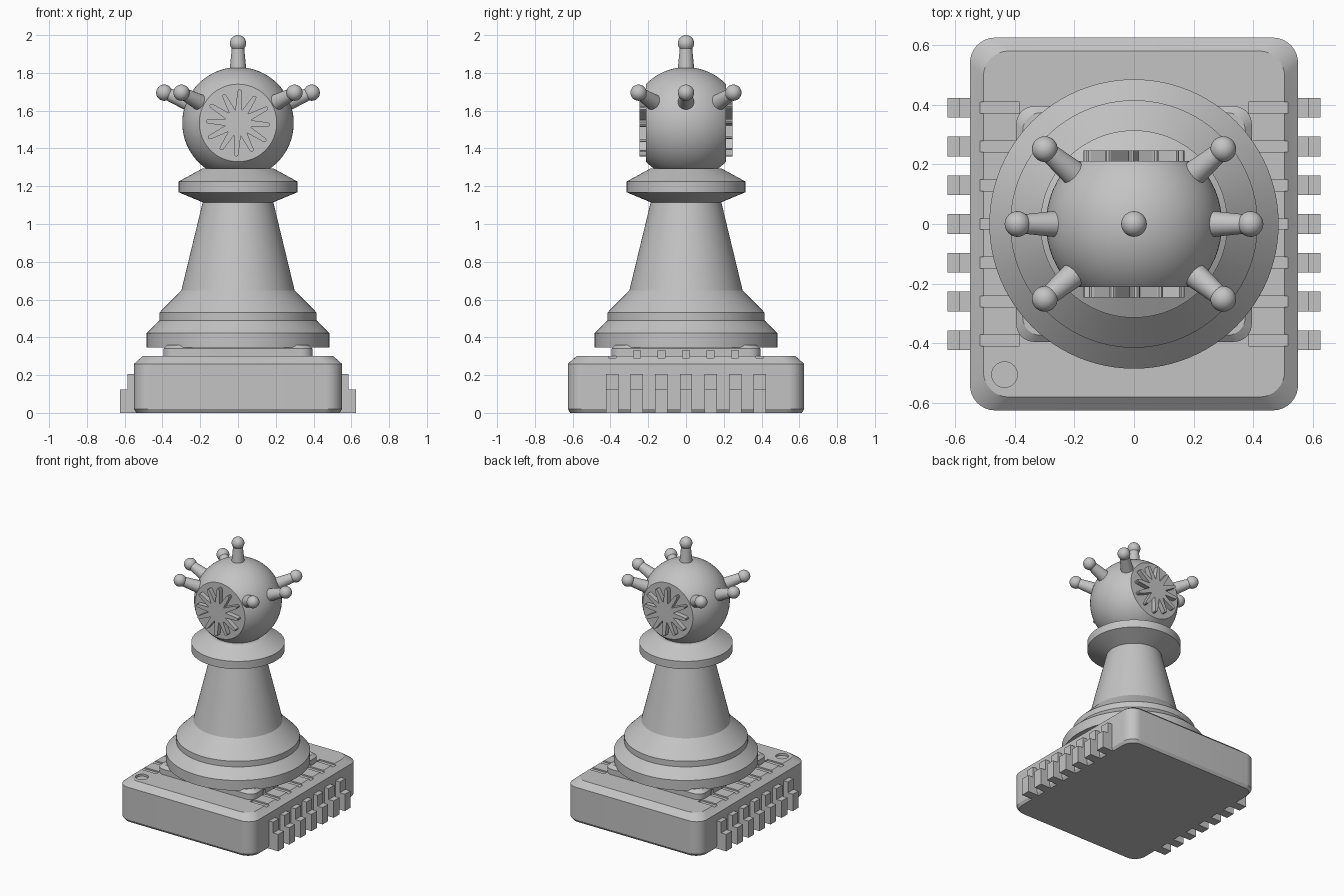
import bpy, bmesh
from math import sin, cos, pi, radians, asin, sqrt
from mathutils import Matrix, Vector

cube = bpy.data.objects.get("Cube")
if cube:
    bpy.data.objects.remove(cube, do_unlink=True)

GREY = (0.55, 0.55, 0.55, 1.0)
grey = bpy.data.materials.new("plain_grey")
grey.use_nodes = True
grey.diffuse_color = GREY
grey.node_tree.nodes["Principled BSDF"].inputs["Base Color"].default_value = GREY


def finish(name, bm, matrix=None, smooth=True):
    """Turn a bmesh into a linked, shaded object."""
    if matrix:
        bm.transform(matrix)
    bmesh.ops.remove_doubles(bm, verts=bm.verts, dist=1e-5)
    bmesh.ops.recalc_face_normals(bm, faces=bm.faces)
    mesh = bpy.data.meshes.new(name)
    bm.to_mesh(mesh)
    bm.free()
    mesh.materials.append(grey)
    obj = bpy.data.objects.new(name, mesh)
    bpy.context.collection.objects.link(obj)
    if smooth:
        shade(obj)
    return obj


def shade(obj):
    bpy.ops.object.select_all(action='DESELECT')
    obj.select_set(True)
    bpy.context.view_layer.objects.active = obj
    bpy.ops.object.shade_smooth_by_angle(angle=radians(25))


def loft(bm, rings):
    """Skin a stack of equal point rings and cap both ends."""
    rows = [[bm.verts.new(p) for p in ring] for ring in rings]
    n = len(rows[0])
    for low, high in zip(rows, rows[1:]):
        for i in range(n):
            j = (i + 1) % n
            bm.faces.new((low[i], low[j], high[j], high[i]))
    bm.faces.new(rows[0][::-1])
    bm.faces.new(rows[-1])


def lathe(name, profile, steps=96, matrix=None):
    """Revolve (radius, height) points around z."""
    bm = bmesh.new()
    turn = [2 * pi * i / steps for i in range(steps)]
    loft(bm, [[(r * cos(a), r * sin(a), z) for a in turn] for r, z in profile])
    return finish(name, bm, matrix)


def rounded_slab(name, hx, hy, radius, levels):
    """Rounded rectangle lofted through (inset, height) levels."""
    bm = bmesh.new()
    rings = []
    for inset, z in levels:
        ring = []
        for quarter, (sx, sy) in enumerate([(1, 1), (-1, 1), (-1, -1), (1, -1)]):
            for k in range(9):
                a = (quarter + k / 8) * pi / 2
                ring.append((sx * (hx - inset - radius) + radius * cos(a),
                             sy * (hy - inset - radius) + radius * sin(a), z))
        rings.append(ring)
    loft(bm, rings)
    return finish(name, bm)


def prism(name, outline, y0, y1, matrix=None):
    """Extrude an (x, z) outline along y."""
    bm = bmesh.new()
    loft(bm, [[(x, y, z) for x, z in outline] for y in (y0, y1)])
    return finish(name, bm, matrix, smooth=False)


def carve(target, cutters):
    """Subtract the cutters from the target, then drop them."""
    bpy.context.view_layer.objects.active = target
    for cutter in cutters:
        mod = target.modifiers.new("carve", 'BOOLEAN')
        mod.operation = 'DIFFERENCE'
        mod.solver = 'EXACT'
        mod.object = cutter
        bpy.ops.object.modifier_apply(modifier=mod.name)
    shade(target)


# Chip package body and the raised pad on it
chip_body = rounded_slab("chip_body", 0.55, 0.625, 0.085,
                         [(0.012, 0), (0, 0.02), (0, 0.26), (0.045, 0.30)])
chip_pad = rounded_slab("chip_pad", 0.395, 0.395, 0.06,
                        [(0, 0.28), (0, 0.34), (0.022, 0.36)])

# Stepped pins and the shallow grooves in line with them
pin_outline = [(0.53, 0), (0.626, 0), (0.626, 0.125), (0.585, 0.125),
               (0.585, 0.205), (0.53, 0.205)]
groove_outline = [(0.384, 0.29), (0.6, 0.29), (0.6, 0.33), (0.384, 0.33)]
grooves = []
for side, sign in (("left", 1), ("right", -1)):
    flip = Matrix.Diagonal((sign, 1, 1, 1))
    for i in range(-3, 4):
        y = i * 0.13
        prism(f"pin_{side}_{i + 4}", pin_outline, y - 0.033, y + 0.033, flip)
        grooves.append(prism("groove_cutter", groove_outline, y - 0.019, y + 0.019, flip))
dot = lathe("dot_cutter", [(0.043, 0.285), (0.043, 0.35)], 32,
            Matrix.Translation((-0.434, -0.505, 0)))
carve(chip_body, grooves + [dot])
carve(chip_pad, grooves)
for cutter in grooves + [dot]:
    bpy.data.objects.remove(cutter, do_unlink=True)

# Turned pawn body with foot, cone and collar
lathe("pawn_body", [(0.485, 0.347), (0.485, 0.422), (0.415, 0.49), (0.415, 0.532),
                    (0.30, 0.648), (0.187, 1.115), (0.314, 1.168), (0.314, 1.225),
                    (0.19, 1.293)])

# Round head, cut flat at front and back
HEAD_Z, HEAD_R, FLAT = 1.535, 0.295, 0.212
centre = Matrix.Translation((0, 0, HEAD_Z))
limit = asin(FLAT / HEAD_R)
arc = [limit * (k / 12 - 1) for k in range(25)]
lathe("head", [(HEAD_R * cos(a), HEAD_R * sin(a)) for a in arc], 96,
      centre @ Matrix.Rotation(pi / 2, 4, 'X'))

# Raised burst of slender rays on each flat
burst = []
for k in range(12):
    a = radians(30 * k - 3)
    reach = 0.178 if k % 2 else 0.17
    ray, across = Vector((cos(a), sin(a))), Vector((-sin(a), cos(a)))
    valley = a - pi / 12
    burst.append((0.07 * cos(valley), 0.07 * sin(valley)))
    for t in range(5):
        b = (t / 4 - 0.5) * pi
        burst.append(tuple(ray * (reach - 0.011 + 0.011 * cos(b)) + across * 0.011 * sin(b)))
for name, angle in (("front_burst", 0), ("back_burst", pi)):
    prism(name, burst, -0.247, -FLAT + 0.01, centre @ Matrix.Rotation(angle, 4, 'Z'))

# Ball-tipped spikes: one on top, three on each side
BALL, BALL_AT, NECK = 0.043, 0.422, 0.033
start = -pi / 2 + asin(NECK / BALL)
ball = [start + (pi / 2 - 0.02 - start) * k / 14 for k in range(15)]
spike = [(0.046, 0.26)] + [(BALL * cos(a), BALL_AT + BALL * sin(a)) for a in ball]
lathe("top_spike", spike, 32, centre)
tilt = Matrix.Rotation(radians(90 - 22.3), 4, 'Y')
for side, base in (("left", 0), ("right", 180)):
    for place, offset in (("a", -40), ("b", 0), ("c", 40)):
        spin = Matrix.Rotation(radians(base + offset), 4, 'Z')
        lathe(f"{side}_spike_{place}", spike, 32, centre @ spin @ tilt)
